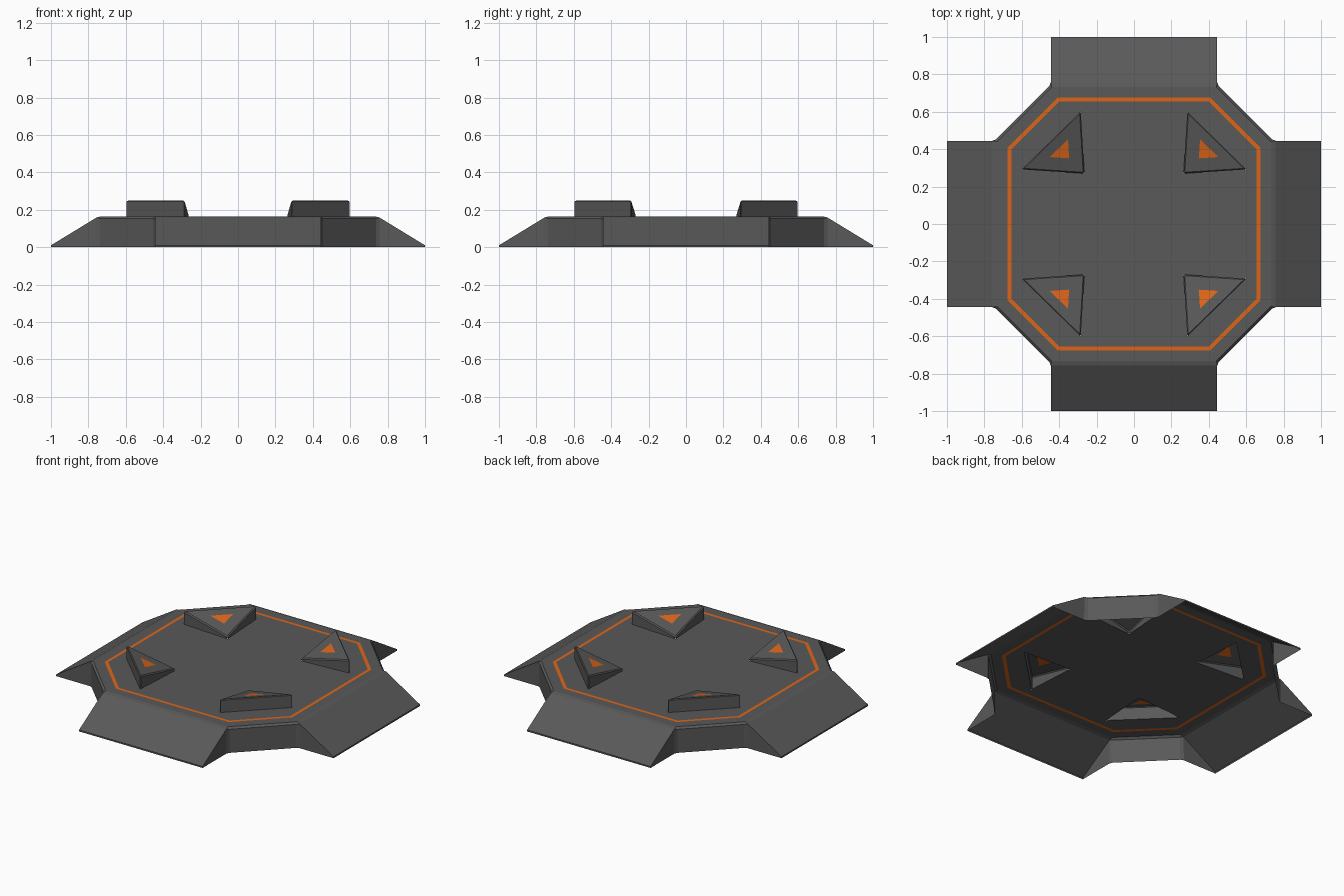
import bpy, bmesh
from mathutils import Vector

if "Cube" in bpy.data.objects:
    bpy.data.objects.remove(bpy.data.objects["Cube"])

TOP, A, B, LIP = 0.165, 0.445, 0.745, 0.01
TRI = [(0.285, 0.60, 0.25), (0.265, 0.27, 0.18), (0.60, 0.292, 0.25)]


def material(name, color):
    m = bpy.data.materials.new(name)
    m.diffuse_color = (*color, 1)
    m.use_nodes = True
    m.node_tree.nodes["Principled BSDF"].inputs["Base Color"].default_value = m.diffuse_color
    return m


DARK = material("dark_grey", (0.1, 0.1, 0.1))
ORANGE = material("orange", (0.72, 0.13, 0.01))


def finish(name, bm):
    me = bpy.data.meshes.new(name)
    bm.to_mesh(me)
    bm.free()
    ob = bpy.data.objects.new(name, me)
    bpy.context.collection.objects.link(ob)
    me.materials.append(DARK)
    me.materials.append(ORANGE)
    return ob


def octagon(bm, a, b, z):
    pts = [(a, -b), (b, -a), (b, a), (a, b), (-a, b), (-b, a), (-b, -a), (-a, -b)]
    return [bm.verts.new((x, y, z)) for x, y in pts]


def bridge(bm, lower, upper, mat=0):
    n = len(lower)
    for i in range(n):
        j = (i + 1) % n
        bm.faces.new((lower[i], lower[j], upper[j], upper[i])).material_index = mat


def quadrants():
    return [(sx, sy) for sx in (1, -1) for sy in (1, -1)]


# platform shell: open underneath, with glowing ring and four ramps
bm = bmesh.new()
rim = octagon(bm, A, B, TOP)
ring_out = octagon(bm, 0.407, 0.676, TOP)
ring_in = octagon(bm, 0.398, 0.656, TOP)
foot = octagon(bm, A, B, 0)
bridge(bm, rim, ring_out)
bridge(bm, ring_out, ring_in, 1)
for i in range(8):
    j = (i + 1) % 8
    if i % 2 == 0:      # corner wall
        bm.faces.new((foot[i], foot[j], rim[j], rim[i]))
    else:               # ramp with side cheeks and thin lip
        mid = (rim[i].co + rim[j].co) / 2
        out = Vector((mid.x, mid.y, 0)).normalized() * (1 - B)
        p, q = (bm.verts.new(v.co + out + Vector((0, 0, LIP))) for v in (foot[i], foot[j]))
        p0, q0 = (bm.verts.new(v.co + out) for v in (foot[i], foot[j]))
        bm.faces.new((p, q, rim[j], rim[i]))
        bm.faces.new((p0, q0, q, p))
        bm.faces.new((foot[i], p0, p, rim[i]))
        bm.faces.new((q0, foot[j], rim[j], q))

# soften the rim and the inner corners
rim_set, foot_set = set(rim), set(foot)
soft = [e for e in bm.edges if e.verts[0] in rim_set | foot_set and e.verts[1] in rim_set | foot_set
        and (e.verts[0] in rim_set or e.verts[1] in rim_set)]
bmesh.ops.bevel(bm, geom=soft, offset=0.012, segments=1, affect='EDGES')

# deck inside the ring, cut out under each wedge
loops = [bm.edges.get((ring_in[i], ring_in[(i + 1) % 8])) for i in range(8)]
for sx, sy in quadrants():
    t = [bm.verts.new((x * sx, y * sy, TOP)) for x, y, z in TRI]
    loops += [bm.edges.new((t[i], t[(i + 1) % 3])) for i in range(3)]
bmesh.ops.triangle_fill(bm, use_beauty=True, edges=loops, normal=(0, 0, 1))
bmesh.ops.recalc_face_normals(bm, faces=bm.faces)
if max(bm.faces, key=lambda f: f.calc_area()).normal.z < 0:
    bmesh.ops.reverse_faces(bm, faces=bm.faces)
finish("platform", bm)

# sloped corner wedges with an orange marker set into the top
for n, (sx, sy) in enumerate(quadrants()):
    bm = bmesh.new()
    pts = [Vector((x * sx, y * sy, z)) for x, y, z in TRI]
    if sx * sy < 0:
        pts.reverse()
    centre = sum(pts, Vector()) / 3
    base = [bm.verts.new((p.x, p.y, TOP)) for p in pts]
    top = [bm.verts.new(p) for p in pts]
    mark = [bm.verts.new(centre.lerp(p, 0.31)) for p in pts]
    bridge(bm, base, top)
    bridge(bm, top, mark)
    bm.faces.new(mark).material_index = 1
    bmesh.ops.recalc_face_normals(bm, faces=bm.faces)
    if bm.faces[:][-1].normal.z < 0:
        bmesh.ops.reverse_faces(bm, faces=bm.faces)
    ob = finish(f"wedge_{n + 1}", bm)
    bev = ob.modifiers.new("soft_edges", 'BEVEL')
    bev.width, bev.segments, bev.limit_method = 0.006, 1, 'ANGLE'
